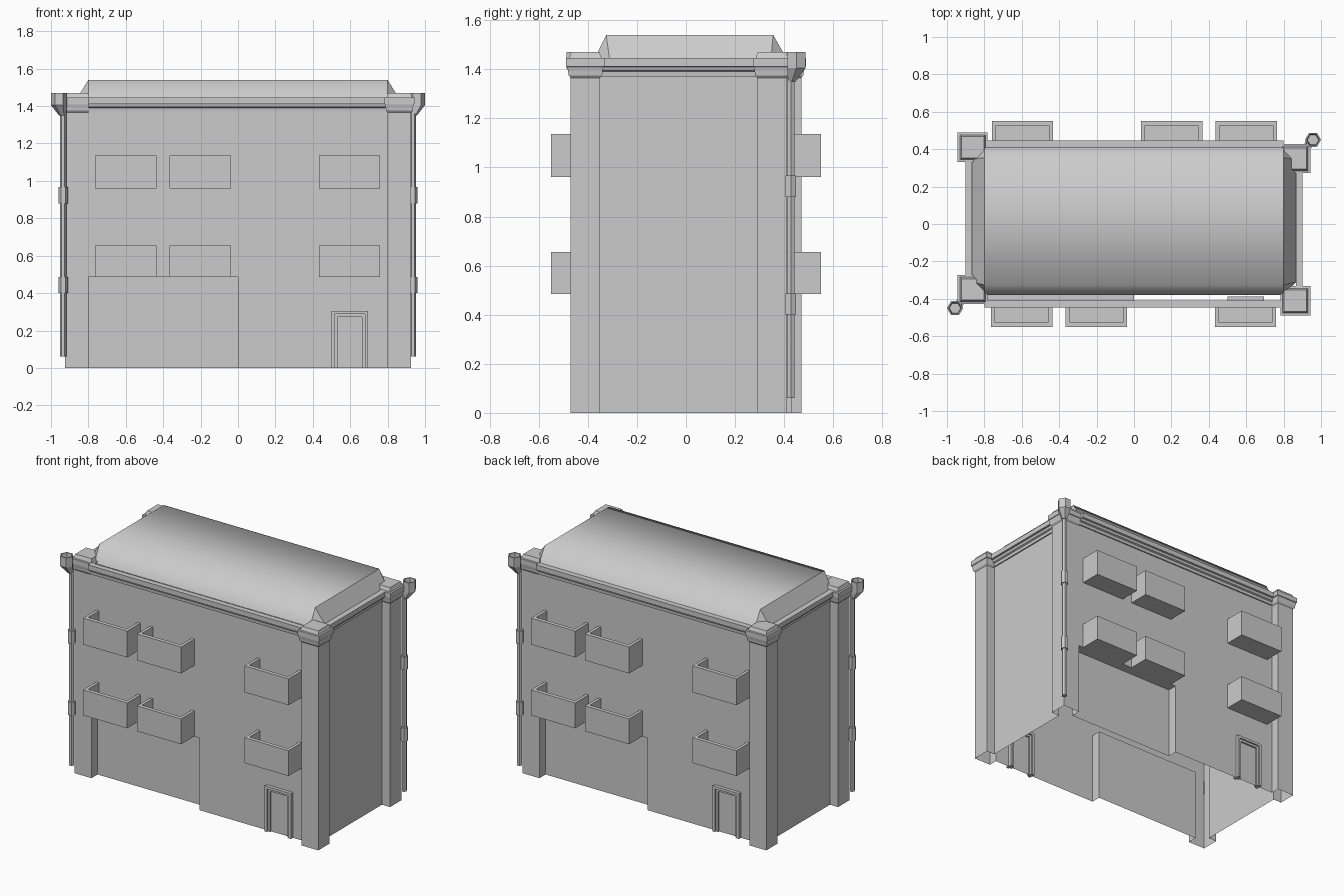
import bpy, bmesh, math
from mathutils import Matrix, Vector

cube = bpy.data.objects.get("Cube")
if cube:
    bpy.data.objects.remove(cube, do_unlink=True)

grey = bpy.data.materials.new("plain_grey")
grey.use_nodes = True
grey.diffuse_color = (0.6, 0.6, 0.6, 1)
grey.node_tree.nodes["Principled BSDF"].inputs["Base Color"].default_value = (0.6, 0.6, 0.6, 1)

HALF_TURN = Matrix.Rotation(math.pi, 4, 'Z')


def finish(name, bm):
    mesh = bpy.data.meshes.new(name)
    bm.to_mesh(mesh)
    bm.free()
    mesh.materials.append(grey)
    obj = bpy.data.objects.new(name, mesh)
    bpy.context.collection.objects.link(obj)
    return obj


def add_loft(bm, rings, closed=True, caps=True):
    """Skin a list of equal-sized point rings."""
    rows = [[bm.verts.new(p) for p in ring] for ring in rings]
    n = len(rows[0])
    for low, high in zip(rows, rows[1:]):
        for i in range(n if closed else n - 1):
            j = (i + 1) % n
            bm.faces.new((low[i], low[j], high[j], high[i]))
    if caps:
        bm.faces.new(rows[0][::-1])
        bm.faces.new(rows[-1])
        bmesh.ops.recalc_face_normals(bm, faces=bm.faces[:])


def add_box(bm, x0, x1, y0, y1, z0, z1):
    add_loft(bm, [rect(x0, x1, y0, y1, z) for z in (z0, z1)])


def rect(x0, x1, y0, y1, z):
    return [(x0, y0, z), (x1, y0, z), (x1, y1, z), (x0, y1, z)]


def hexagon(cx, cy, r, z):
    return [(cx + r * math.cos(k * math.pi / 3), cy + r * math.sin(k * math.pi / 3), z)
            for k in range(6)]


def pair(name, fill, first="front", second="back"):
    """Build a part and its copy turned half way round the building."""
    for side, turned in ((first, False), (second, True)):
        bm = bmesh.new()
        fill(bm)
        if turned:
            bm.transform(HALF_TURN)
        finish(f"{side}_{name}", bm)


WALL_Y, WALL_X, RECESS_Y, RECESS_Z, TOP = -0.41, 0.865, -0.345, 0.485, 1.44
P0, P1 = 0.80, 0.925          # pillar inner and outer x


# Thin wall shell, open below, with corner pillars and a ground floor recess
def walls(bm):
    start = [(-P0, WALL_Y)]
    recess = [(-P0, RECESS_Y), (0, RECESS_Y), (0, WALL_Y)]
    rest = [(P0, WALL_Y), (P0, -0.47), (P1, -0.47), (P1, -0.35), (WALL_X, -0.35),
            (WALL_X, 0.29), (P1, 0.29), (P1, -WALL_Y), (P0, -WALL_Y)]
    for plan, z0, z1 in ((start + recess + rest, 0, RECESS_Z), (start + rest, RECESS_Z, TOP)):
        add_loft(bm, [[(x, y, z) for x, y in plan] for z in (z0, z1)], False, False)
    soffit = rect(-P0, 0, WALL_Y, RECESS_Y, RECESS_Z)
    bm.faces.new([bm.verts.new(p) for p in reversed(soffit)])


pair("walls", walls)

# Moulded cornices between the pillars
PROFILE = [(0, 1.37), (0.008, 1.37), (0.01, 1.39), (0.02, 1.395),
           (0.025, 1.41), (0.037, 1.412), (0.037, 1.445), (0, 1.445)]


def long_cornice(bm):
    add_loft(bm, [[(x, WALL_Y - d, z) for d, z in PROFILE] for x in (-P0, P0)])


def end_cornice(bm):
    add_loft(bm, [[(WALL_X + d, y, z) for d, z in PROFILE] for y in (-0.35, 0.29)])


pair("cornice", long_cornice)
pair("cornice", end_cornice, "left", "right")

# Stepped pillar caps
CAP_STEPS = [(0, 1.365), (0.008, 1.375), (0.01, 1.39), (0.014, 1.41), (0.018, 1.412),
             (0.018, 1.445), (0.006, 1.446), (-0.003, 1.47)]


def caps(y0, y1):
    def fill(bm):
        add_loft(bm, [rect(P0 - g, P1 + g, y0 - g, y1 + g, z) for g, z in CAP_STEPS])
    return fill


pair("outer_pillar_cap", caps(-0.47, -0.35))
pair("inner_pillar_cap", caps(0.29, 0.41), "back", "front")


# Balconies: floor, front panel and two cheeks
def balcony(x0, x1, z0, z1):
    def fill(bm):
        y0 = -0.55
        add_box(bm, x0, x1, y0, WALL_Y, z0, z0 + 0.02)
        add_box(bm, x0, x1, y0, y0 + 0.026, z0, z1)
        for a, b in ((x0, x0 + 0.02), (x1 - 0.02, x1)):
            add_box(bm, a, b, y0 + 0.026, WALL_Y, z0, z1)
    return fill


for floor, (z0, z1) in (("lower", (RECESS_Z, 0.655)), ("upper", (0.96, 1.137))):
    for n, (x0, x1) in enumerate(((-0.765, -0.437), (-0.365, -0.037), (0.432, 0.76)), 1):
        pair(f"{floor}_balcony_{n}", balcony(x0, x1, z0, z1))


# Door surround in two steps
def door_frame(bm):
    for grow, out in ((0, 0.012), (0.015, 0.022)):
        x0, x1, top = 0.515 - grow, 0.68 + grow, 0.29 + grow
        t = 0.017
        y0, y1 = WALL_Y - out, WALL_Y + out
        add_box(bm, x0, x0 + t, y0, y1, 0, top)
        add_box(bm, x1 - t, x1, y0, y1, 0, top)
        add_box(bm, x0 + t, x1 - t, y0, y1, top - t, top)


pair("door_frame", door_frame)

# Drainpipes with clamps and hopper heads
PX, PY = 0.935, 0.427


def drainpipe(bm):
    add_loft(bm, [hexagon(PX, PY, 0.017, z) for z in (0.06, 1.37)])
    for z0, z1 in ((0.40, 0.487), (0.88, 0.967)):
        add_loft(bm, [hexagon(PX, PY, 0.025, z) for z in (z0, z1)])


def hopper(bm):
    hx, hy = 0.957, 0.45
    add_loft(bm, [hexagon(PX + 0.004, PY + 0.004, 0.018, 1.35), hexagon(hx, hy, 0.043, 1.405),
                  hexagon(hx, hy, 0.043, 1.47), hexagon(hx, hy, 0.035, 1.47),
                  hexagon(hx, hy, 0.03, 1.43)])


pair("drainpipe", drainpipe, "back", "front")
pair("hopper_head", hopper, "back", "front")

# Roof: hipped slab with clipped corners, soft across its width, crisp at the ends
bm = bmesh.new()
EX, RY0, RY1 = 0.868, -0.38, 0.418
base = [(-P0, RY0), (P0, RY0), (EX, -0.31), (EX, 0.345),
        (P0, RY1), (-P0, RY1), (-EX, 0.345), (-EX, -0.31)]
low = [bm.verts.new((x, y, 1.43)) for x, y in base]
a, b, c, d = [bm.verts.new(p) for p in rect(-P0, P0, -0.325, 0.355, 1.54)]
for corners in ((a, b, c, d), (low[0], low[1], b, a), (low[1], low[2], b),
                (low[2], low[3], c, b), (low[3], low[4], c), (low[4], low[5], d, c),
                (low[5], low[6], d), (low[6], low[7], a, d), (low[7], low[0], a)):
    bm.faces.new(corners)
bm.normal_update()
for face in bm.faces:
    face.smooth = abs(face.normal.x) < 0.05
for edge in bm.edges:
    edge.smooth = all(f.smooth for f in edge.link_faces)
finish("roof", bm)
